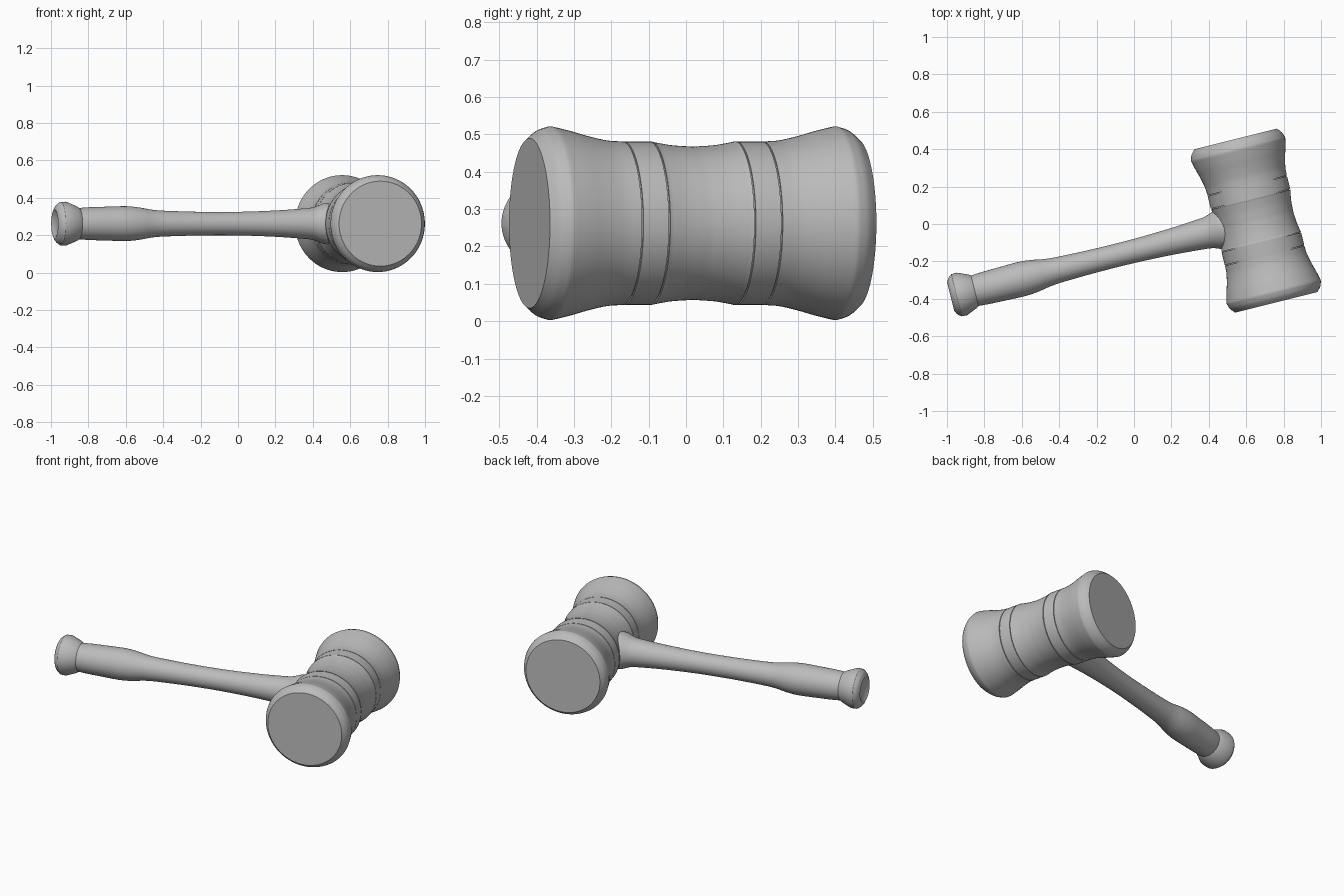
import bpy, bmesh
from math import pi, sin, cos, radians
from mathutils import Matrix, Vector

cube = bpy.data.objects.get("Cube")
if cube:
    bpy.data.objects.remove(cube, do_unlink=True)

GREY = (0.5, 0.5, 0.5, 1)
mat = bpy.data.materials.new("plain grey")
mat.use_nodes = True
mat.diffuse_color = GREY
bsdf = mat.node_tree.nodes["Principled BSDF"]
bsdf.inputs["Base Color"].default_value = GREY

# The whole mallet lies on its head, turned about z
PLACE = Matrix.Translation((0.652, 0.018, 0.262)) @ Matrix.Rotation(radians(14), 4, "Z")


def smooth(points, steps=5):
    """Catmull-Rom curve through (position, radius) points."""
    pts = [Vector(p) for p in points]
    pts = [2 * pts[0] - pts[1]] + pts + [2 * pts[-1] - pts[-2]]
    out = []
    for a, b, c, d in zip(pts, pts[1:], pts[2:], pts[3:]):
        for i in range(steps):
            t = i / steps
            out.append(0.5 * (2 * b + (c - a) * t + (2 * a - 5 * b + 4 * c - d) * t ** 2
                              + (3 * b - a - 3 * c + d) * t ** 3))
    return [tuple(p) for p in out] + [tuple(points[-1])]


def lathe(name, profile, along, sides=96):
    """Turn a (position, radius) profile about the local x or y axis."""
    bm = bmesh.new()
    rings = []
    for p, r in profile:
        ring = []
        for i in range(sides):
            a = 2 * pi * i / sides
            u, v = r * cos(a), r * sin(a)
            ring.append(bm.verts.new((p, u, v) if along == "x" else (u, p, v)))
        rings.append(ring)
    for lo, hi in zip(rings, rings[1:]):
        for i in range(sides):
            j = (i + 1) % sides
            bm.faces.new((lo[i], lo[j], hi[j], hi[i]))
    bm.faces.new(rings[0])
    bm.faces.new(rings[-1])
    bmesh.ops.recalc_face_normals(bm, faces=bm.faces)
    mesh = bpy.data.meshes.new(name)
    bm.to_mesh(mesh)
    bm.free()
    mesh.materials.append(mat)
    obj = bpy.data.objects.new(name, mesh)
    bpy.context.collection.objects.link(obj)
    obj.matrix_world = PLACE
    bpy.ops.object.select_all(action="DESELECT")
    obj.select_set(True)
    bpy.context.view_layer.objects.active = obj
    bpy.ops.object.shade_smooth_by_angle(angle=radians(25))
    return obj


def groove(p, r, w=0.002, depth=0.006):
    """Thin turned line."""
    return [(p - w, r), (p - w, r - depth), (p + w, r - depth), (p + w, r)]


# Head: waist, grooved band, flared striking end, mirrored about the middle
half = smooth([(0, 0.205), (0.06, 0.209), (0.114, 0.218)])
half += groove(0.118, 0.219) + groove(0.192, 0.219)
half += smooth([(0.2, 0.219), (0.24, 0.222), (0.29, 0.233), (0.34, 0.247), (0.39, 0.259)])
half += smooth([(0.396, 0.259), (0.424, 0.249), (0.45, 0.227)], 4)
lathe("mallet_head", [(-p, r) for p, r in reversed(half[1:])] + half, "y")

# Handle: slim shaft swelling into the grip, flared where it meets the head
shaft = smooth([(-1.57, 0.082), (-1.53, 0.085), (-1.48, 0.088), (-1.38, 0.091), (-1.29, 0.093),
                (-1.22, 0.087), (-1.15, 0.075), (-1.08, 0.069), (-0.88, 0.063), (-0.67, 0.063),
                (-0.47, 0.07), (-0.31, 0.081), (-0.26, 0.087), (-0.23, 0.097), (-0.2, 0.108)])
lathe("handle", shaft + [(-0.1, 0.108)], "x", 64)

# Knob: collar, flat rim, rounded end with a shallow dish
knob = [(-1.665, 0.03), (-1.67, 0.055), (-1.682, 0.075)]
knob += smooth([(-1.682, 0.077), (-1.67, 0.1), (-1.65, 0.116)], 4)
knob += [(-1.62, 0.117), (-1.562, 0.093), (-1.548, 0.083)]
lathe("handle_knob", knob, "x", 64)
